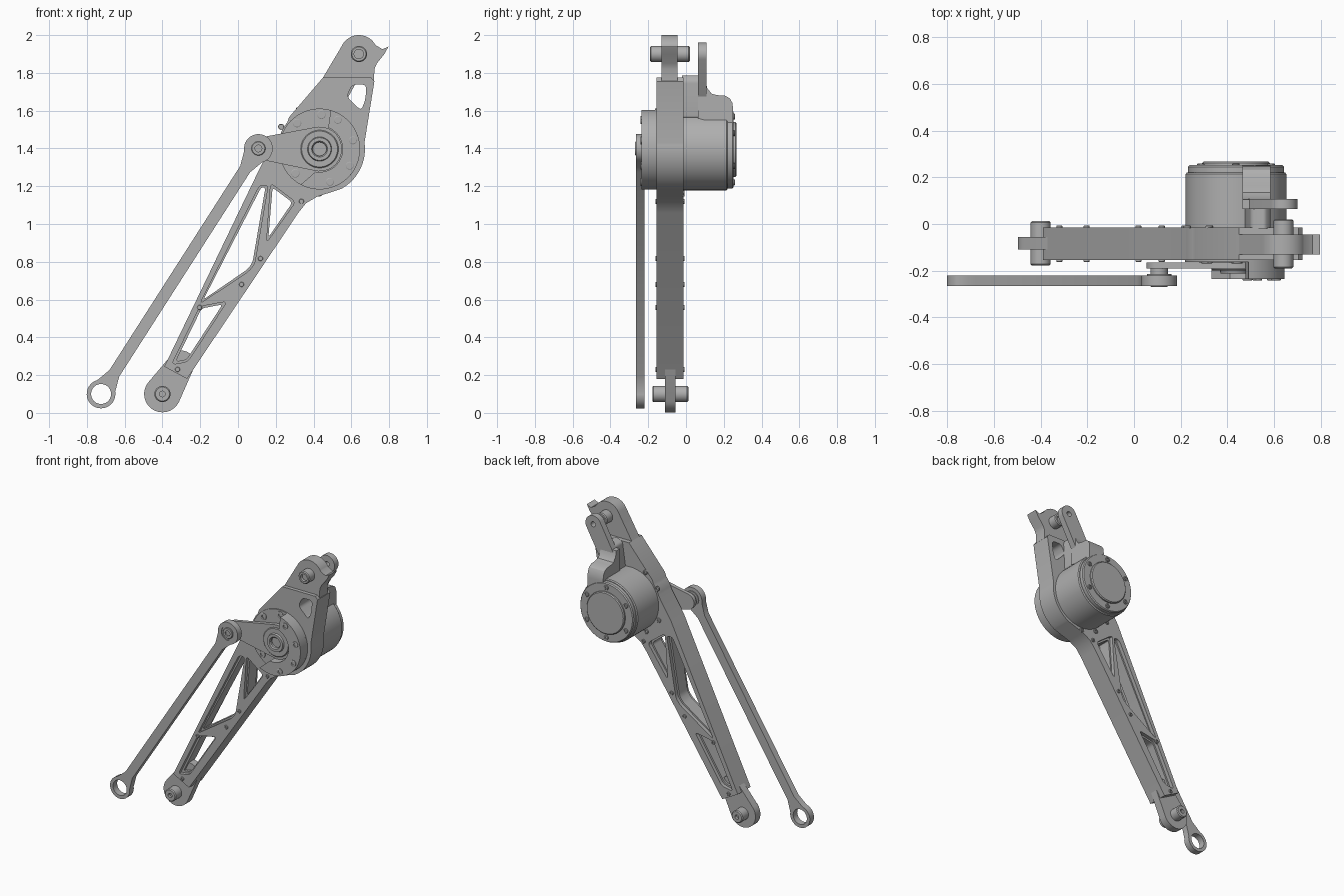
import bpy, bmesh, math
from math import sin, cos, pi, radians
from mathutils import Vector

if "Cube" in bpy.data.objects:
    bpy.data.objects.remove(bpy.data.objects["Cube"])

grey = bpy.data.materials.new("machined_grey")
grey.use_nodes = True
TONE = (0.43, 0.43, 0.43, 1)
grey.diffuse_color = TONE
grey.node_tree.nodes["Principled BSDF"].inputs["Base Color"].default_value = TONE


def finish(name, bm):
    """Clean the mesh, link it, and shade it smooth with sharp edges."""
    bmesh.ops.remove_doubles(bm, verts=bm.verts, dist=1e-5)
    bmesh.ops.recalc_face_normals(bm, faces=bm.faces)
    me = bpy.data.meshes.new(name)
    bm.to_mesh(me)
    bm.free()
    me.materials.append(grey)
    ob = bpy.data.objects.new(name, me)
    bpy.context.collection.objects.link(ob)
    bpy.ops.object.select_all(action='DESELECT')
    ob.select_set(True)
    bpy.context.view_layer.objects.active = ob
    bpy.ops.object.shade_smooth_by_angle(angle=radians(30))
    return ob


def plate(name, y0, y1, *loops):
    """Flat plate in XZ from y0 to y1; loops after the first are holes."""
    cu = bpy.data.curves.new(name, 'CURVE')
    cu.dimensions = '2D'
    cu.fill_mode = 'BOTH'
    cu.extrude = (y1 - y0) / 2
    for pts in loops:
        sp = cu.splines.new('POLY')
        sp.points.add(len(pts) - 1)
        for p, (x, z) in zip(sp.points, pts):
            p.co = (x, z, 0, 1)
        sp.use_cyclic_u = True
    tmp = bpy.data.objects.new(name + "_outline", cu)
    bpy.context.collection.objects.link(tmp)
    dg = bpy.context.evaluated_depsgraph_get()
    me = bpy.data.meshes.new_from_object(tmp.evaluated_get(dg))
    bm = bmesh.new()
    bm.from_mesh(me)
    bpy.data.objects.remove(tmp)
    bpy.data.meshes.remove(me)
    for v in bm.verts:
        v.co = Vector((v.co.x, (y0 + y1) / 2 - v.co.z, v.co.y))
    return finish(name, bm)


def lathe(name, c, profile, steps=48):
    """Spin (radius, y) pairs about a y-parallel axis through c = (x, z)."""
    bm = bmesh.new()
    vs = [bm.verts.new((c[0] + r, y, c[1])) for r, y in profile]
    es = [bm.edges.new(p) for p in zip(vs, vs[1:])]
    bmesh.ops.spin(bm, geom=vs + es, cent=(c[0], 0, c[1]), axis=(0, 1, 0),
                   angle=2 * pi, steps=steps, use_merge=False)
    return finish(name, bm)


def arc(c, r, a0, a1, n=24):
    return [(c[0] + r * cos(radians(a0 + (a1 - a0) * i / n)),
             c[1] + r * sin(radians(a0 + (a1 - a0) * i / n))) for i in range(n + 1)]


def circle(c, r):
    return arc(c, r, 0, 360)[:-1]


def hull(c1, r1, c2, r2):
    """Outline of two discs joined by tangents."""
    d = Vector(c2) - Vector(c1)
    t = math.degrees(math.atan2(d.y, d.x))
    b = math.degrees(math.acos((r1 - r2) / d.length))
    return arc(c1, r1, t + b, t + 360 - b) + arc(c2, r2, t - b, t + b)


def grow(pts, d):
    """Offset a polygon outwards, limiting the sharp corners."""
    n, out = len(pts), []
    v = [Vector(p) for p in pts]
    area = sum(v[i - 1].x * v[i].y - v[i].x * v[i - 1].y for i in range(n))
    s = 1 if area > 0 else -1
    for i in range(n):
        a = (v[i] - v[i - 1]).normalized()
        b = (v[(i + 1) % n] - v[i]).normalized()
        m = Vector((a.y + b.y, -a.x - b.x)) * s
        k = min(2 / max(m.length_squared, 1e-6), 2.4 / max(m.length, 1e-3))
        out.append(tuple(v[i] + m * d * k))
    return out


def rounded(pts, r, n=5):
    """Round every corner of a polygon."""
    v, out = [Vector(p) for p in pts], []
    for i, p in enumerate(v):
        ea, eb = v[i - 1] - p, v[(i + 1) % len(v)] - p
        a = p + ea.normalized() * min(r, ea.length * .4)
        b = p + eb.normalized() * min(r, eb.length * .4)
        for k in range(n + 1):
            t = k / n
            out.append(tuple(a * (1 - t) ** 2 + p * 2 * t * (1 - t) + b * t * t))
    return out


def pin(name, c, r, y0, y1, hole):
    """Round pin with chamfered ends and a blind hole in each end."""
    e, h = .006, .02
    lathe(name, c, [(0, y0 + h), (hole, y0 + h), (hole, y0), (r - e, y0), (r, y0 + e),
                    (r, y1 - e), (r - e, y1), (hole, y1), (hole, y1 - h), (0, y1 - h)], 32)


def bolt(name, c, r, y, out):
    """Socket-head bolt on a face at y; out is -1 to the front, 1 to the back."""
    lathe(name, c, [(r, y - out * .004), (r, y + out * .005), (r * .85, y + out * .007),
                    (r * .5, y + out * .007), (r * .5, y), (0, y)], 16)


HUB, KNEE, FOOT = (.432, 1.397), (.64, 1.9), (-.4, .1)
ROD_TOP, ROD_LOW = (.108, 1.4), (-.725, .1)

# Main arm: core with windows, and face layers whose wider windows leave a ledge
outline = ([(-.39, .245), (-.27, .18), (.32, 1.06), (.36, 1.11), (.42, 1.145)]
           + arc(HUB, .24, -62, 8)
           + [(.722, 1.755), (.705, 1.775), (.45, 1.775), (.27, 1.565)]
           + arc(HUB, .222, 140, 162, 5) + [(.125, 1.315)])
truss = [[(.183, 1.193), (.288, 1.114), (.161, .929)],
         [(.122, 1.193), (.145, 1.193), (.077, .796), (.05, .76), (-.183, .6)],
         [(-.193, .553), (-.082, .574), (-.272, .283), (-.33, .272)]]
eye = rounded([(.605, 1.738), (.68, 1.738), (.675, 1.66), (.652, 1.6), (.575, 1.675)], .025)
narrow = [rounded(t, .02) for t in truss]
wide = [rounded(grow(t, .012), .025) for t in truss]
plate("arm_core", -.13, -.04, outline, eye, *narrow)
plate("arm_front_face", -.155, -.13, outline, eye, *wide)
plate("arm_back_face", -.04, -.014, outline, eye, *wide)
for i, c in enumerate([(.336, 1.12), (.119, .817), (.019, .68), (-.203, .558), (-.32, .23)]):
    bolt(f"arm_screw_front_{i}", c, .013, -.155, -1)
    bolt(f"arm_screw_back_{i}", c, .013, -.014, 1)

# Lower lug and pin
plate("lower_lug", -.11, -.056, hull(FOOT, .097, (-.3, .26), .07))
pin("lower_pin", FOOT, .043, -.178, .012, .015)

# Upper lug with its pointed stop, and pin
plate("upper_lug", -.13, -.045, [(.45, 1.75), (.45, 1.775)] + arc(KNEE, .1, 155, 28)
      + [(.765, 1.925), (.797, 1.94), (.775, 1.9), (.735, 1.85), (.722, 1.82), (.72, 1.75)])
pin("upper_pin", KNEE, .043, -.19, .02, .025)

# Motor housing on the back
MOTOR = (.437, 1.394)
lathe("motor", MOTOR, [(0, -.02), (.216, -.02), (.216, .214), (.21, .221), (.206, .221),
                       (.206, .245), (.2, .252), (.146, .252), (.146, .261), (.14, .267),
                       (0, .267)], 72)
for i, c in enumerate(circle(MOTOR, .174)[2::4]):
    bolt(f"motor_bolt_{i}", c, .016, .252, 1)

# Front bearing cover: base disc and open-sided cap for the crank
lathe("cover_base", HUB, [(0, -.163), (.214, -.163), (.214, -.15), (0, -.15)], 72)
plate("cover_cap", -.235, -.16, arc(HUB, .214, -118, 74, 40) + arc(HUB, .122, 68, -100))
for i, a in enumerate([58, 14.5, -29, -72.5]):
    bolt(f"cap_bolt_{i}", arc(HUB, .182, a, a, 1)[0], .021, -.235, -1)
for i, a in enumerate([87, 131, 225]):
    bolt(f"base_bolt_{i}", arc(HUB, .182, a, a, 1)[0], .023, -.163, -1)
for i, a in enumerate([118, 150, 205, 240, 270]):
    bolt(f"arm_bolt_back_{i}", arc(HUB, .235, a, a, 1)[0], .016, -.014, 1)

# Crank, its hub and the joint to the rod
plate("crank", -.19, -.164, hull(HUB, .118, ROD_TOP, .055))
lathe("crank_hub", HUB, [(0, -.172), (.036, -.172), (.036, -.205), (.042, -.212),
                         (.06, -.212), (.064, -.2), (.095, -.2), (.1, -.195), (.1, -.17)])
lathe("rod_joint_pin", ROD_TOP, [(0, -.262), (.018, -.262), (.018, -.27), (.034, -.27),
                                 (.037, -.266), (.037, -.165), (0, -.165)], 32)

# Push rod with flared necks, an open lower eye and a recessed upper eye
axis = Vector(ROD_TOP) - Vector(ROD_LOW)
t = math.degrees(math.atan2(axis.y, axis.x))
u = axis.normalized()
side = Vector((-u.y, u.x)) * .031
neck_low, neck_top = Vector(ROD_LOW) + u * .13, Vector(ROD_TOP) - u * .13
rod = (arc(ROD_LOW, .076, t + 48, t + 312) + [tuple(neck_low - side), tuple(neck_top - side)]
       + arc(ROD_TOP, .076, t - 132, t + 132) + [tuple(neck_top + side), tuple(neck_low + side)])
plate("push_rod", -.266, -.221, rod, circle(ROD_LOW, .053), circle(ROD_TOP, .05))
lathe("rod_bearing", ROD_TOP, [(.03, -.26), (.052, -.26), (.052, -.215), (.03, -.215)], 32)

# Rear bracket: upright tab, curved foot on the motor and spacer block
plate("bracket_tab", .064, .108, hull(KNEE, .06, (.525, 1.69), .06), circle(KNEE, .018))
foot = [(.064, 1.56), (.064, 1.76), (.104, 1.76), (.112, 1.72), (.135, 1.69), (.165, 1.682),
        (.205, 1.68), (.232, 1.665), (.246, 1.64), (.25, 1.6), (.25, 1.52), (.2, 1.52)]
bm = bmesh.new()
face = bm.faces.new([bm.verts.new((.465, y, z)) for y, z in foot])
grown = bmesh.ops.extrude_face_region(bm, geom=[face], use_keep_orig=True)["geom"]
bmesh.ops.translate(bm, vec=(.12, 0, 0),
                    verts=[g for g in grown if isinstance(g, bmesh.types.BMVert)])
finish("bracket_foot", bm)
plate("bracket_spacer", -.02, .07,
      rounded([(.47, 1.56), (.575, 1.56), (.585, 1.76), (.56, 1.79), (.5, 1.77)], .015))
